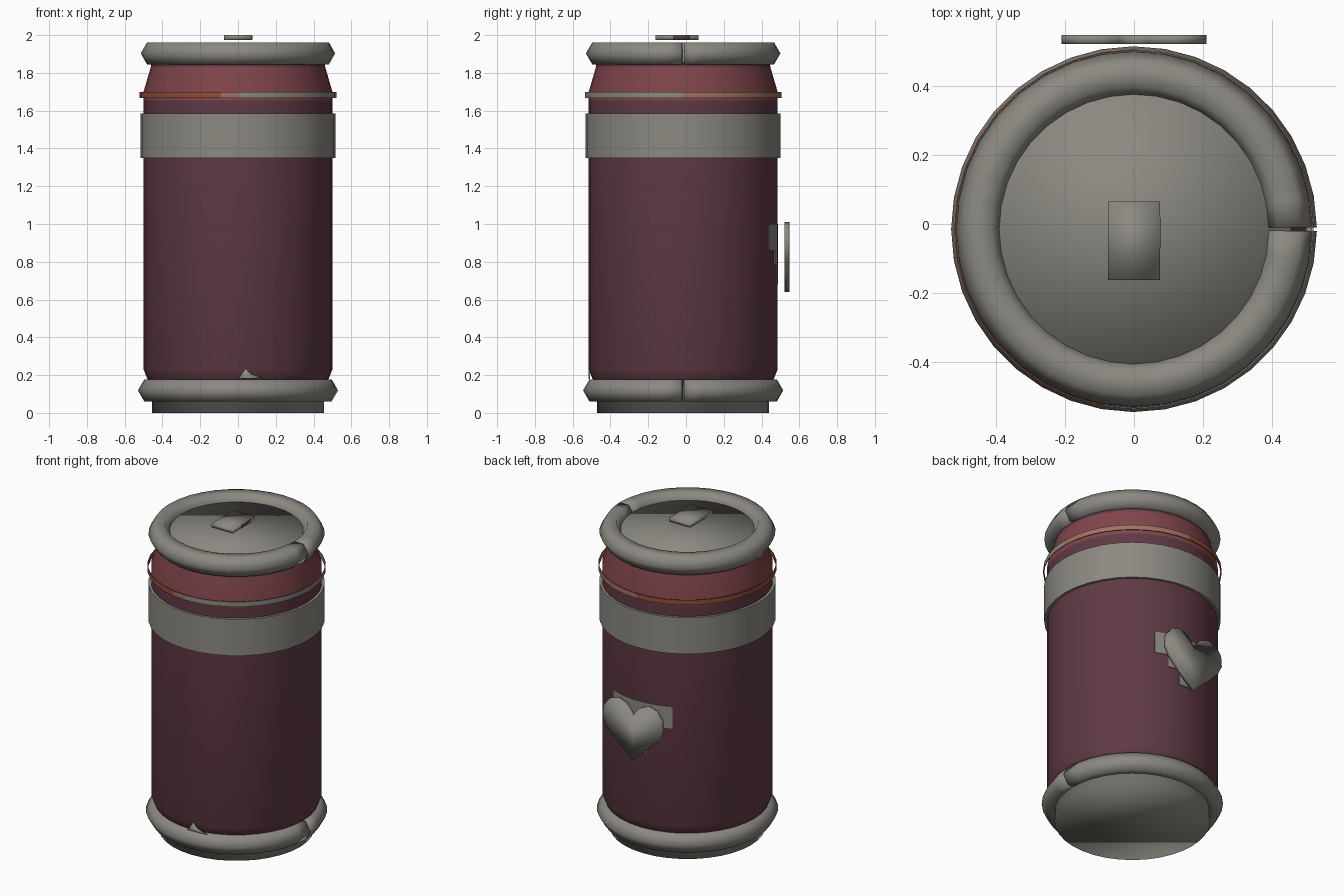
import bpy, math

if "Cube" in bpy.data.objects:
    bpy.data.objects.remove(bpy.data.objects["Cube"])

CY = -0.015   # the can axis sits slightly towards the front
N = 36        # sides around the can


def material(name, rgb):
    m = bpy.data.materials.new(name)
    m.diffuse_color = (*rgb, 1)
    m.use_nodes = True
    m.node_tree.nodes["Principled BSDF"].inputs["Base Color"].default_value = m.diffuse_color
    return m


GREY = material("warm grey", (0.26, 0.25, 0.22))
PURPLE = material("dark plum", (0.115, 0.042, 0.058))
RED = material("dusty red", (0.22, 0.06, 0.07))
ORANGE = material("burnt orange", (0.29, 0.072, 0.043))
TAN = material("tan", (0.34, 0.17, 0.125))


def make(name, verts, faces, mats, rule=None, sharp=None):
    me = bpy.data.meshes.new(name)
    me.from_pydata(verts, [], faces)
    for m in mats:
        me.materials.append(m)
    for p in me.polygons:
        p.use_smooth = True
        if rule:
            c = p.center
            p.material_index = rule(math.degrees(math.atan2(c.y - CY, c.x)) % 360, c.z)
    ob = bpy.data.objects.new(name, me)
    bpy.context.collection.objects.link(ob)
    if sharp:
        bpy.ops.object.select_all(action='DESELECT')
        bpy.context.view_layer.objects.active = ob
        ob.select_set(True)
        bpy.ops.object.shade_smooth_by_angle(angle=math.radians(sharp))
    return ob


def lathe(name, profile, mats, a0=0, a1=360, n=N, loop=False, caps=False, rule=None, sharp=None):
    """Spin an (r, z) profile about the can axis; loop closes the cross-section."""
    full = a1 - a0 >= 360
    cols = n if full else n + 1
    k = len(profile)
    verts = []
    for i in range(cols):
        a = math.radians(a0 + (a1 - a0) * i / n)
        verts += [(r * math.cos(a), CY + r * math.sin(a), z) for r, z in profile]
    faces = []
    for i in range(n):
        b, c = i * k, ((i + 1) % cols) * k
        for j in range(k if loop else k - 1):
            j2 = (j + 1) % k
            faces.append((b + j, c + j, c + j2, b + j2))
    if caps:
        faces.append([i * k for i in range(cols)][::-1])
        faces.append([i * k + k - 1 for i in range(cols)])
    if loop and not full:
        faces.append(list(range(k)))
        faces.append([n * k + j for j in range(k)][::-1])
    return make(name, verts, faces, mats, rule, sharp)


def prism(name, outline, y0, y1, mat):
    """Extrude an (x, z) outline along y, smooth all over."""
    k = len(outline)
    verts = [(x, y0, z) for x, z in outline] + [(x, y1, z) for x, z in outline]
    faces = [list(range(k)), list(range(2 * k - 1, k - 1, -1))]
    faces += [(i, i + k, (i + 1) % k + k, (i + 1) % k) for i in range(k)]
    return make(name, verts, faces, [mat])


def patch(name, a_mid, half_x, z0, z1, mat):
    """Thin curved plate painted on the body wall."""
    da = math.degrees(math.asin(half_x / 0.5))
    return lathe(name, [(0.503, z0), (0.503, z1), (0.496, z1), (0.496, z0)], [mat],
                 a_mid - da, a_mid + da, n=8, loop=True, sharp=40)


# Inner core whose ends are the can base and the lid
lathe("base_and_lid", [(0.455, 0), (0.455, 1.92)], [GREY], caps=True)

# Body wall with tapered red shoulder
lathe("body", [(0.45, 0.14), (0.48, 0.18), (0.5, 0.23), (0.5, 1.655), (0.5, 1.70),
               (0.462, 1.83), (0.458, 1.86)], [PURPLE, RED],
      rule=lambda a, z: 1 if 1.655 < z < 1.83 else 0)

# Rolled rims with a hairline seam on the right
for name, r_out, zc in (("bottom_rim", 0.53, 0.119), ("top_rim", 0.515, 1.903)):
    R, r = r_out - 0.067, 0.067
    section = [(R + r * math.cos(math.radians(60 * i)), zc + r * math.sin(math.radians(60 * i)))
               for i in range(6)]
    lathe(name, section, [GREY], 0.6, 359.4, loop=True)

# Wide grey band
lathe("wide_band", [(0.516, 1.35), (0.516, 1.585), (0.498, 1.585), (0.498, 1.35)],
      [GREY], loop=True, sharp=40)


# Narrow standing band in quarter colours
def band_rule(a, z):
    if a < 90 or 260 < a < 270:
        return 1
    return 0 if a < 262 else 2


lathe("narrow_band", [(0.521, 1.668), (0.521, 1.70), (0.517, 1.70), (0.517, 1.668)],
      [ORANGE, TAN, GREY], loop=True, rule=band_rule, sharp=40)

# Pull tab and its plum side mark
prism("pull_tab", [(-0.075, 1.975), (0.075, 1.975), (0.075, 2.0), (-0.075, 2.0)],
      CY - 0.147, CY + 0.08, GREY)
prism("pull_tab_mark", [(0.074, 1.977), (0.0765, 1.977), (0.0765, 1.999), (0.074, 1.999)],
      -0.07, 0.02, PURPLE)

# Heart badge on the back
half = [(0.10, 0.73), (0.18, 0.81), (0.21, 0.87), (0.205, 0.94), (0.165, 0.993),
        (0.105, 1.01), (0.045, 0.985)]
heart = [(0, 0.64)] + half + [(0, 0.925)] + [(-x, z) for x, z in reversed(half)]
prism("heart_badge", heart, 0.522, 0.548, GREY)

# Grey backing on the wall behind the heart
patch("heart_backing_upper", 90, 0.21, 0.86, 1.0, GREY)
patch("heart_backing_middle", 90, 0.13, 0.78, 0.86, GREY)
patch("heart_backing_lower", 90, 0.06, 0.68, 0.78, GREY)

# Small grey fleck at the front foot of the body
prism("front_fleck", [(0.0, 0.18), (0.14, 0.185), (0.07, 0.205), (0.04, 0.235)],
      CY - 0.501, CY - 0.494, GREY)
